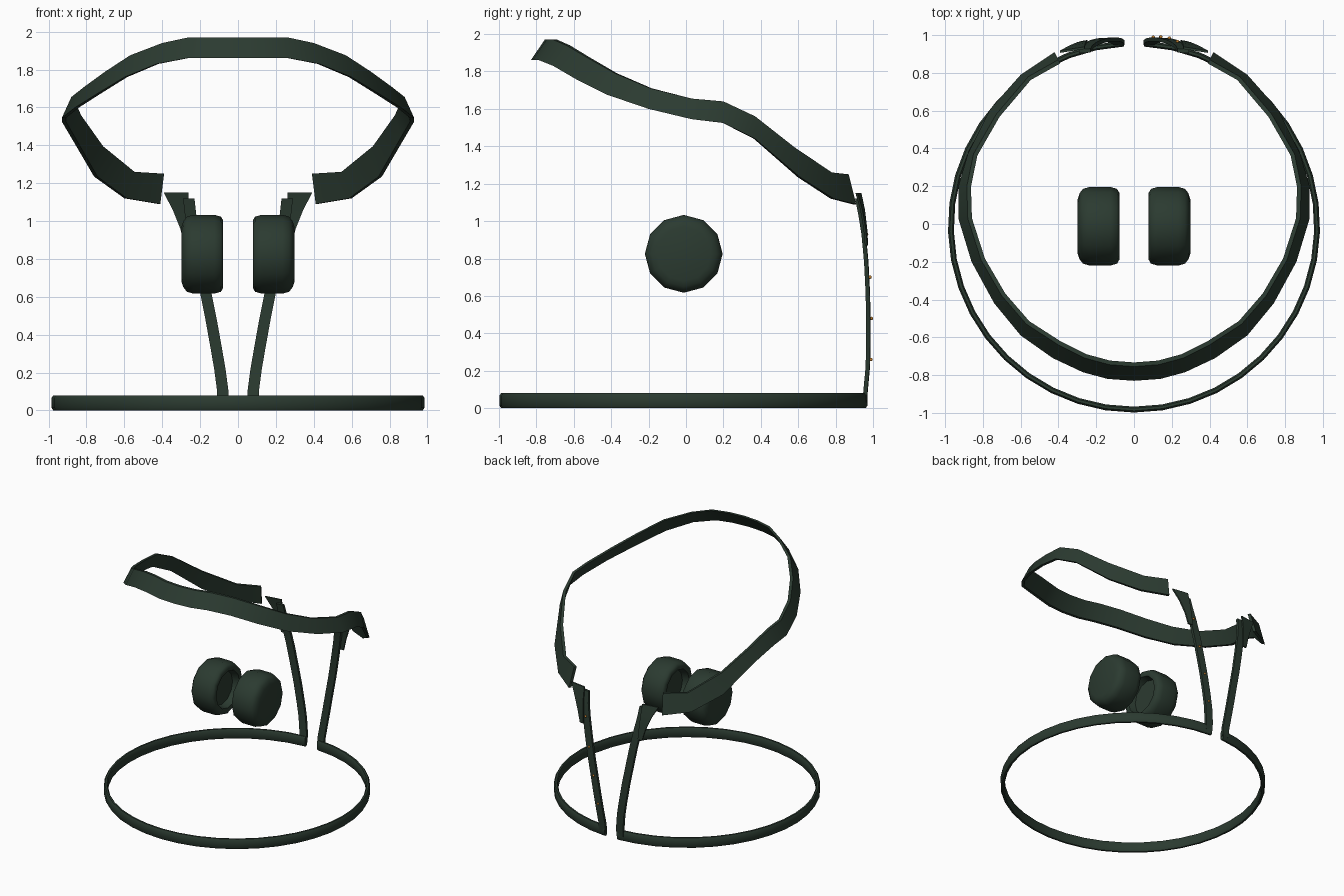
import bpy, bmesh, math
from mathutils import Vector

if "Cube" in bpy.data.objects:
    bpy.data.objects.remove(bpy.data.objects["Cube"])


def material(name, rgb):
    m = bpy.data.materials.new(name)
    m.diffuse_color = (*rgb, 1)
    m.use_nodes = True
    m.node_tree.nodes["Principled BSDF"].inputs["Base Color"].default_value = m.diffuse_color
    return m


GREEN = material("dark_green", (0.024, 0.043, 0.03))
ORANGE = material("orange", (0.55, 0.22, 0.03))


def finish(name, bm, mat=GREEN, mirror=False, angle=35):
    bmesh.ops.recalc_face_normals(bm, faces=bm.faces)
    me = bpy.data.meshes.new(name)
    bm.to_mesh(me)
    bm.free()
    me.materials.append(mat)
    ob = bpy.data.objects.new(name, me)
    bpy.context.collection.objects.link(ob)
    if mirror:
        ob.modifiers.new("mirror", 'MIRROR').use_mirror_merge = False
    bpy.ops.object.select_all(action='DESELECT')
    ob.select_set(True)
    bpy.context.view_layer.objects.active = ob
    bpy.ops.object.shade_smooth_by_angle(angle=math.radians(angle))
    return ob


def loft(name, sections, **kw):
    """Skin a row of equal closed cross-sections and cap both ends."""
    bm = bmesh.new()
    rows = [[bm.verts.new(p) for p in s] for s in sections]
    n = len(rows[0])
    for a, b in zip(rows, rows[1:]):
        for i in range(n):
            j = (i + 1) % n
            bm.faces.new((a[i], a[j], b[j], b[i]))
    bm.faces.new(rows[0])
    bm.faces.new(rows[-1])
    return finish(name, bm, **kw)


# Base ring, open at the back
profile = [(0.954, 0.012), (0.962, 0), (0.976, 0), (0.985, 0.014),
           (0.985, 0.066), (0.976, 0.08), (0.962, 0.08), (0.954, 0.068)]
gap = 0.056
sections = []
for k in range(41):
    t = math.pi / 2 + gap + (2 * math.pi - 2 * gap) * k / 40
    sections.append([(r * math.cos(t), r * math.sin(t) - 0.013, z) for r, z in profile])
loft("base_ring", sections)

# Upper band: bottom edge and top edge of one half, front to back
half = [((0, -.83, 1.86), (0, -.755, 1.97)),
        ((.14, -.82, 1.86), (.13, -.745, 1.97)),
        ((.27, -.785, 1.86), (.26, -.71, 1.97)),
        ((.43, -.71, 1.83), (.40, -.64, 1.94)),
        ((.60, -.59, 1.76), (.57, -.53, 1.875)),
        ((.74, -.42, 1.675), (.70, -.38, 1.79)),
        ((.86, -.20, 1.60), (.81, -.19, 1.71)),
        ((.93, .03, 1.545), (.88, .03, 1.655)),
        ((.93, .20, 1.525), (.885, .20, 1.64)),
        ((.88, .37, 1.44), (.85, .37, 1.56)),
        ((.76, .61, 1.235), (.73, .58, 1.395)),
        ((.60, .79, 1.12), (.56, .78, 1.26)),
        ((.42, .91, 1.09), (.40, .87, 1.25))]


def inward(p, d=0.022):
    c = Vector((p[0], p[1] - 0.06, 0)).normalized() * d
    return (p[0] - c.x, p[1] - c.y, p[2])


right = [[b, t, inward(t), inward(b)] for b, t in half]
left = [[(-x, y, z) for x, y, z in s] for s in right[:0:-1]]
loft("upper_band", left + right)

# Back stems rising from the ring ends
path = [(.08, .957, .03), (.08, .963, .10), (.096, .974, .22), (.115, .977, .33),
        (.142, .977, .48), (.17, .974, .62), (.20, .966, .78),
        (.23, .952, .93), (.25, .936, 1.03), (.26, .918, 1.12)]
loft("back_stem", [[(x - .03, y - .010, z), (x + .03, y - .014, z),
                    (x + .03, y + .008, z), (x - .03, y + .010, z)]
                   for x, y, z in path], mirror=True)

# Flared plates behind the stem tops
flare = [(.245, .28, .962, .87), (.252, .305, .957, .96),
         (.258, .345, .945, 1.06), (.262, .392, .926, 1.15)]
loft("flared_plate", [[(a, y, z), (b, y - .02 * (b - a) / .13, z),
                       (b, y + .012 - .02 * (b - a) / .13, z), (a, y + .012, z)]
                      for a, b, y, z in flare], mirror=True)

# Round pads: turned twelve-sided profile with a recessed inner face
turn = [(.135, .10), (.135, .135), (.082, .15), (.078, .178), (.09, .198), (.125, .208),
        (.235, .208), (.27, .198), (.288, .175), (.298, .145)]
loft("round_pad", [[(x, -.012 + r * math.sin(math.tau * i / 12),
                     .825 + r * math.cos(math.tau * i / 12)) for i in range(12)]
                   for x, r in turn], mirror=True, angle=50)

# Small studs on the back of the right stem
bm = bmesh.new()
for x, y, z in [(.102, .985, .26), (.142, .987, .48), (.187, .980, .70), (.23, .962, .93)]:
    r = bmesh.ops.create_uvsphere(bm, u_segments=10, v_segments=6, radius=.009)
    bmesh.ops.translate(bm, verts=r["verts"], vec=(x, y + .004, z))
finish("studs", bm, mat=ORANGE)
